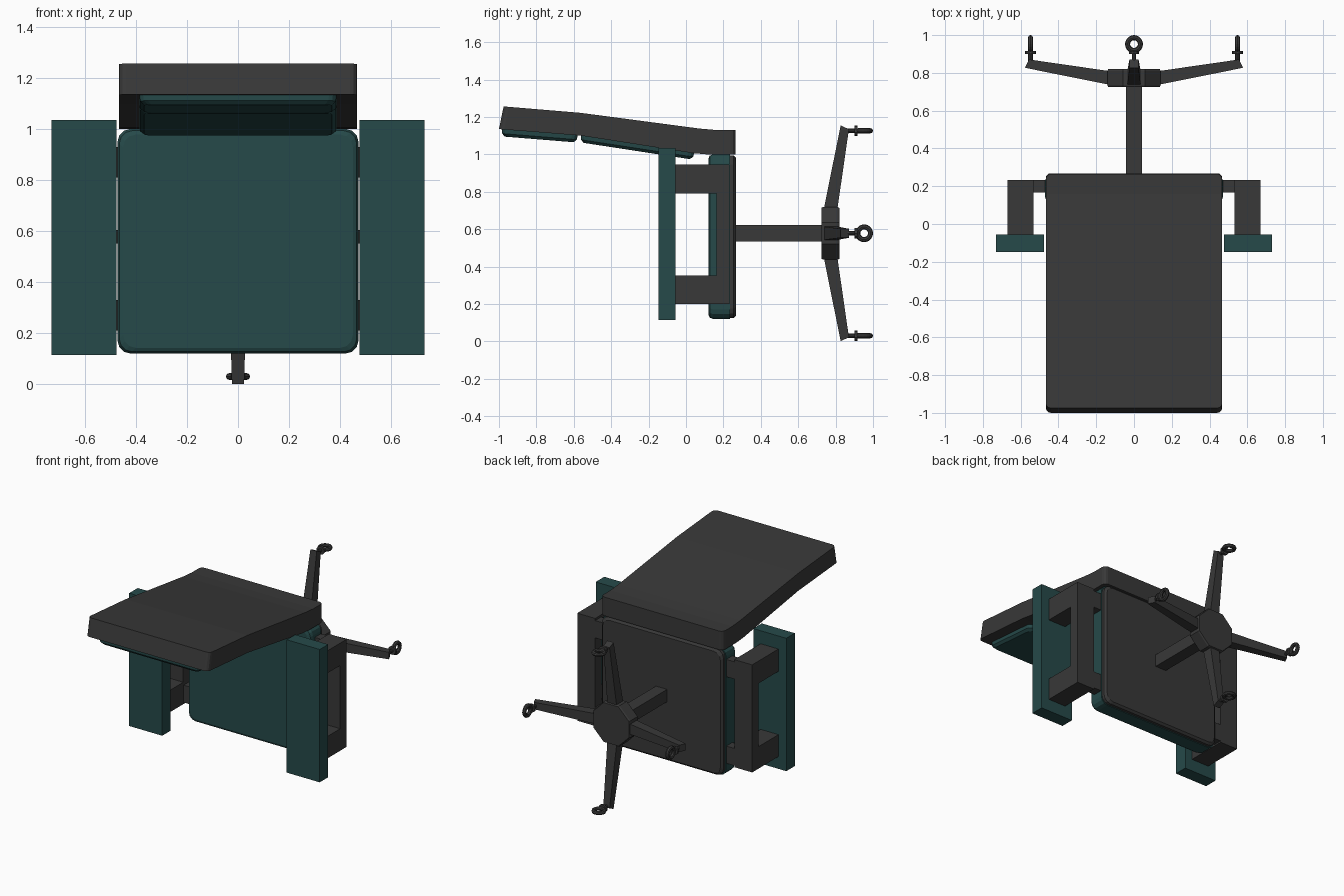
import bpy, bmesh, math
from mathutils import Matrix, Vector

if "Cube" in bpy.data.objects:
    bpy.data.objects.remove(bpy.data.objects["Cube"])


def material(name, rgb):
    m = bpy.data.materials.new(name)
    m.diffuse_color = (*rgb, 1)
    m.use_nodes = True
    m.node_tree.nodes["Principled BSDF"].inputs["Base Color"].default_value = m.diffuse_color
    return m


DARK = material("charcoal", (0.040, 0.040, 0.040))
TEAL = material("deep teal", (0.019, 0.068, 0.068))


def finish(bm, name, mat, matrix=None):
    if matrix is not None:
        bm.transform(matrix)
    bmesh.ops.recalc_face_normals(bm, faces=bm.faces)
    me = bpy.data.meshes.new(name)
    bm.to_mesh(me)
    bm.free()
    me.materials.append(mat)
    ob = bpy.data.objects.new(name, me)
    bpy.context.collection.objects.link(ob)
    return ob


def loft(bm, rings):
    vs = [[bm.verts.new(p) for p in r] for r in rings]
    n = len(vs[0])
    for a, b in zip(vs, vs[1:]):
        for i in range(n):
            bm.faces.new((a[i], a[(i + 1) % n], b[(i + 1) % n], b[i]))
    bm.faces.new(vs[0])
    bm.faces.new(vs[-1])


def box(name, mat, x, y, z):
    bm = bmesh.new()
    loft(bm, [[(x[0], y[0], k), (x[1], y[0], k), (x[1], y[1], k), (x[0], y[1], k)] for k in z])
    return finish(bm, name, mat)


def slab(name, mat, hw, hh, r, levels, matrix):
    """Rounded rectangle in local xy, stacked through (depth, inset) levels."""
    bm = bmesh.new()
    rings = []
    for depth, inset in levels:
        ring = []
        for k, (sx, sy) in enumerate(((1, 1), (-1, 1), (-1, -1), (1, -1))):
            for j in range(4):
                a = math.radians(90 * k + 30 * j)
                ring.append((sx * (hw - inset - r) + r * math.cos(a),
                             sy * (hh - inset - r) + r * math.sin(a), depth))
        rings.append(ring)
    loft(bm, rings)
    return finish(bm, name, mat, matrix)


def profile_x(name, mat, pts, x0, x1, corner=0):
    """Side profile (y, z) extruded across x, with optional rounded upright corners."""
    bm = bmesh.new()
    loft(bm, [[(x, y, z) for y, z in pts] for x in (x0, x1)])
    if corner:
        ys = [p[0] for p in pts]
        ends = [e for e in bm.edges
                if abs(e.verts[0].co.x - e.verts[1].co.x) < 1e-5
                and (all(v.co.y > max(ys) - 0.001 for v in e.verts)
                     or all(v.co.y < min(ys) + 0.03 for v in e.verts))]
        bmesh.ops.bevel(bm, geom=ends, offset=corner, segments=3, profile=0.5, affect='EDGES')
    return finish(bm, name, mat)


# seat: teal cushion facing -y on a dark base pan
upright = Matrix.Translation((0, 0, 0.56)) @ Matrix.Rotation(math.pi / 2, 4, 'X')
slab("seat_cushion", TEAL, 0.472, 0.44, 0.05,
     [(-0.235, 0.0), (-0.145, 0.0), (-0.127, 0.007), (-0.120, 0.022)], upright)
slab("seat_base", DARK, 0.465, 0.435, 0.05,
     [(-0.268, 0.014), (-0.255, 0.0), (-0.228, 0.0)], upright)

# backrest: bent shell with two pads on its lower side
profile_x("backrest_shell", DARK,
          [(0.265, 1.0), (0.11, 1.0), (0.04, 1.006), (-0.56, 1.10), (-1.0, 1.135),
           (-0.975, 1.256), (-0.565, 1.222), (0.07, 1.138), (0.16, 1.13), (0.265, 1.13)],
          -0.467, 0.467, 0.028)


def back_pad(name, y0, z0, y1, z1, depth):
    d = Vector((0, y1 - y0, z1 - z0))
    m = (Matrix.Translation((0, (y0 + y1) / 2, (z0 + z1) / 2))
         @ Matrix.Rotation(math.atan2(d.z, d.y), 4, 'X'))
    slab(name, TEAL, 0.388, d.length / 2, 0.03,
         [(0.01, 0), (-depth * 0.6, 0.004), (-depth, 0.02)], m)


back_pad("upper_back_pad", -0.985, 1.134, -0.578, 1.101, 0.038)
back_pad("lower_back_pad", -0.562, 1.100, 0.045, 1.007, 0.036)

# armrests: pad, C-shaped bracket and two tabs into the seat
for s, side in ((-1, "left"), (1, "right")):
    def span(a, b):
        return sorted((s * a, s * b))
    box(side + "_armrest_pad", TEAL, span(0.477, 0.73), (-0.148, -0.055), (0.115, 1.035))
    c = [(-0.058, 0.20), (0.233, 0.20), (0.233, 0.945), (-0.058, 0.945),
         (-0.058, 0.79), (0.162, 0.79), (0.162, 0.352), (-0.058, 0.352)]
    profile_x(side + "_armrest_bracket", DARK, c, *span(0.533, 0.67))
    for k, z in enumerate((0.27, 0.87)):
        box(f"{side}_armrest_tab_{k}", DARK, span(0.43, 0.54), (0.167, 0.233), (z - 0.06, z + 0.06))

# column and octagonal hub
CZ = 0.578
box("column", DARK, (-0.043, 0.043), (0.26, 0.75), (CZ - 0.043, CZ + 0.043))
bm = bmesh.new()
rings = []
for y, ap in ((0.725, 0.136), (0.733, 0.141), (0.810, 0.141), (0.820, 0.136)):
    R = ap / math.cos(math.pi / 8)
    rings.append([(R * math.cos(math.pi * (i + 0.5) / 4), y, R * math.sin(math.pi * (i + 0.5) / 4))
                  for i in range(8)])
loft(bm, rings)
finish(bm, "hub", DARK, Matrix.Translation((0, 0, CZ)))

# four tapered legs, each with a stem, collar and ring castor
for k in range(4):
    turn = Matrix.Translation((0, 0, CZ)) @ Matrix.Rotation(k * math.pi / 2, 4, 'Y')
    bm = bmesh.new()
    loft(bm, [[(-w, y0, z0), (w, y0, z0), (w, y1, z1), (-w, y1, z1)]
              for w, y0, z0, y1, z1 in ((0.036, 0.735, 0.12, 0.808, 0.12),
                                        (0.024, 0.827, 0.577, 0.871, 0.556))])
    finish(bm, f"leg_{k}", DARK, turn)
    bm = bmesh.new()
    for r, y, length in ((0.012, 0.885, 0.07), (0.029, 0.909, 0.016)):
        bmesh.ops.create_cone(
            bm, cap_ends=True, segments=10, radius1=r, radius2=r, depth=length,
            matrix=Matrix.Translation((0, y, 0.548)) @ Matrix.Rotation(math.pi / 2, 4, 'X'))
    finish(bm, f"castor_stem_{k}", DARK, turn)
    bpy.ops.mesh.primitive_torus_add(major_segments=20, minor_segments=8,
                                     major_radius=0.034, minor_radius=0.0135)
    ring = bpy.context.object
    ring.name = f"castor_ring_{k}"
    ring.data.transform(turn @ Matrix.Translation((0, 0.9525, 0.548)))
    ring.data.materials.append(DARK)
